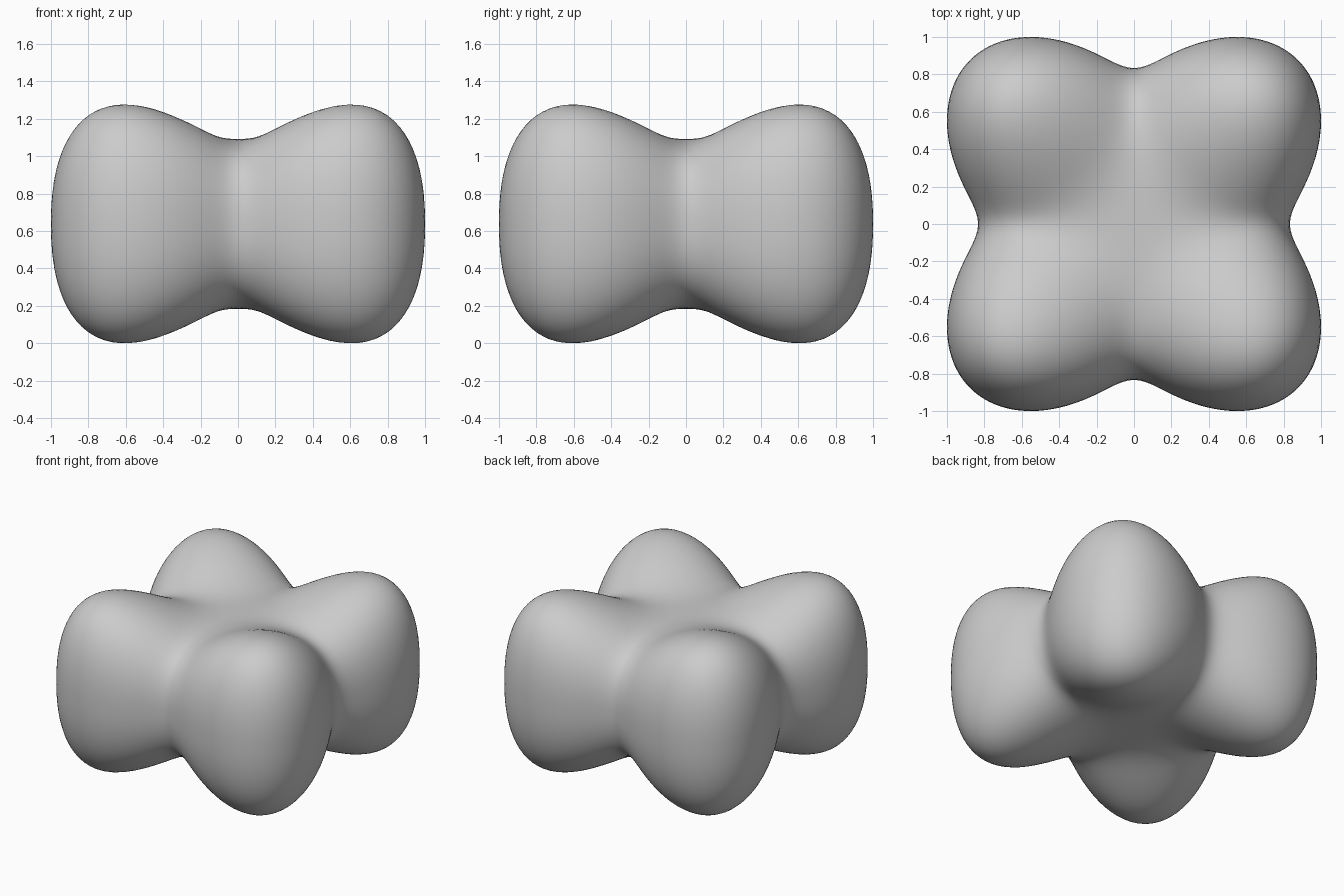
import bpy
import bmesh
from math import exp, sqrt
from mathutils import Vector

cube = bpy.data.objects.get("Cube")
if cube:
    bpy.data.objects.remove(cube, do_unlink=True)

# Proportions of the blended body
MID_Z = 0.638          # height of the middle plane
HALF_WIDTH = 0.553     # half width of each dumbbell
END_START = 0.45       # where the rounded ends begin
END_LENGTH = 0.79      # length of the rounded ends
BLEND = 4.15           # higher gives a tighter valley between lobes


def bar(along, across, z):
    """Dumbbell along a diagonal: 1 on its skin, less inside."""
    height = sqrt(0.18 + 0.48 * along ** 2)
    end = max(0.0, abs(along) - END_START) / END_LENGTH
    return (across / HALF_WIDTH) ** 2 + end ** 2 + (abs(z) / height) ** 2.3


def is_inside(p):
    """Soft union of two dumbbells crossed along the diagonals."""
    u = (p.x + p.y) / sqrt(2)
    v = (p.x - p.y) / sqrt(2)
    return exp(-BLEND * bar(u, v, p.z)) + exp(-BLEND * bar(v, u, p.z)) > exp(-BLEND)


def skin_point(direction):
    """Point on the skin along a ray from the centre."""
    near, far = 0.0, 1.5
    for _ in range(22):
        mid = (near + far) / 2
        if is_inside(direction * mid):
            near = mid
        else:
            far = mid
    return direction * near


# Body: a ball pushed out to the blended skin
bm = bmesh.new()
bmesh.ops.create_icosphere(bm, subdivisions=6, radius=1)
for v in bm.verts:
    v.co = skin_point(v.co.normalized()) + Vector((0, 0, MID_Z))
for f in bm.faces:
    f.smooth = True
mesh = bpy.data.meshes.new("four_lobed_body")
bm.to_mesh(mesh)
bm.free()
body = bpy.data.objects.new("four_lobed_body", mesh)
bpy.context.collection.objects.link(body)

# Plain grey
grey = bpy.data.materials.new("plain_grey")
grey.use_nodes = True
colour = (0.6, 0.6, 0.6, 1)
grey.diffuse_color = colour
grey.node_tree.nodes["Principled BSDF"].inputs["Base Color"].default_value = colour
mesh.materials.append(grey)
